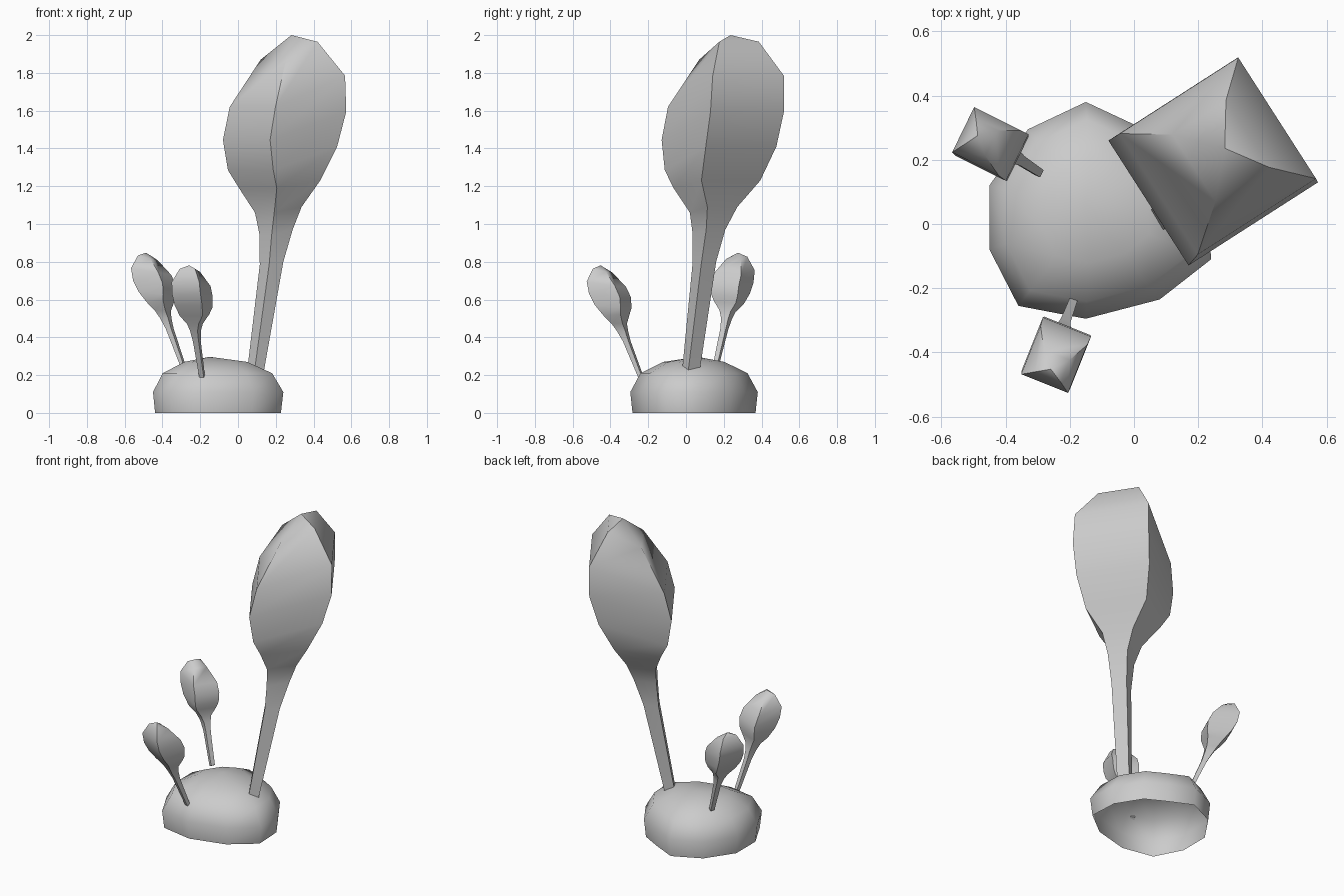
import bpy, bmesh, math
from mathutils import Vector, Matrix

if "Cube" in bpy.data.objects:
    bpy.data.objects.remove(bpy.data.objects["Cube"])


def finish(name, bm, angle, matrix=None):
    bmesh.ops.recalc_face_normals(bm, faces=bm.faces)
    if matrix:
        bm.transform(matrix)
    mesh = bpy.data.meshes.new(name)
    bm.to_mesh(mesh)
    bm.free()
    ob = bpy.data.objects.new(name, mesh)
    bpy.context.collection.objects.link(ob)
    bpy.ops.object.select_all(action='DESELECT')
    ob.select_set(True)
    bpy.context.view_layer.objects.active = ob
    bpy.ops.object.shade_smooth_by_angle(angle=math.radians(angle))
    return ob


def loft(bm, rings, apex):
    """Skin a list of point rings and close the last one to an apex."""
    loops = [[bm.verts.new(p) for p in ring] for ring in rings]
    n = len(loops[0])
    for a, b in zip(loops, loops[1:]):
        for i in range(n):
            j = (i + 1) % n
            bm.faces.new((a[i], a[j], b[j], b[i]))
    tip = bm.verts.new(apex)
    for i in range(n):
        bm.faces.new((loops[-1][i], loops[-1][(i + 1) % n], tip))
    return loops


# Stalk sections: inner u, inner z, outer u, outer z, side offset, half width
SECTIONS = [
    (.064, .235, .120, .215, .029, .036),
    (.157, .785, .246, .80, .015, .046),
    (.169, .945, .301, .97, .007, .060),
    (.172, 1.06, .344, 1.09, -.007, .094),
    (.137, 1.19, .410, 1.23, -.018, .185),
    (.096, 1.285, .498, 1.41, -.026, .222),
    (.073, 1.445, .552, 1.595, -.030, .231),
    (.115, 1.62, .553, 1.785, -.036, .224),
    (.251, 1.87, .449, 1.965, -.045, .124),
]
ROOT = Vector((.092, -.029, .225))


def bulb_stalk(name, base, heading, scale=1.0, tilt=0.0, roll=0.0):
    bm = bmesh.new()
    rings = []
    for ui, zi, uo, zo, v, w in SECTIONS:
        rings.append([(ui, -v - w, zi), (uo, -v - w, zo),
                      (uo, -v + w, zo), (ui, -v + w, zi)])
    loops = loft(bm, rings, (.365, .045, 2.0))
    bm.faces.new(loops[0])
    m = (Matrix.Translation(base)
         @ Matrix.Rotation(math.radians(heading), 4, 'Z')
         @ Matrix.Rotation(math.radians(tilt), 4, 'Y')
         @ Matrix.Rotation(roll, 4, 'X')
         @ Matrix.Scale(scale, 4)
         @ Matrix.Translation(-ROOT))
    finish(name, bm, 48, m)


# One large bulb and two small copies leaning further out
bulb_stalk("large_bulb_stalk", (.093, .026, .225), 32.7)
bulb_stalk("small_bulb_stalk_back", (-.295, .16, .26), 155, .35, 12, .08)
bulb_stalk("small_bulb_stalk_front", (-.19, -.24, .193), 248.5, .35, 12, .02)

# Irregular dome base, open underneath
outline = [(-.15, .38), (-.33, .295), (-.45, .12), (-.45, -.08), (-.36, -.255),
           (-.15, -.295), (.08, -.235), (.24, -.11), (.23, .08), (.13, .24), (0, .31)]
cx, cy = -.13, .04
levels = [(0, .965), (.11, 1.0), (.21, .84), (.27, .48)]
bm = bmesh.new()
loft(bm, [[(cx + (x - cx) * k, cy + (y - cy) * k, z) for x, y in outline]
          for z, k in levels], (cx - .02, cy + .02, .297))
finish("mound_base", bm, 60)
